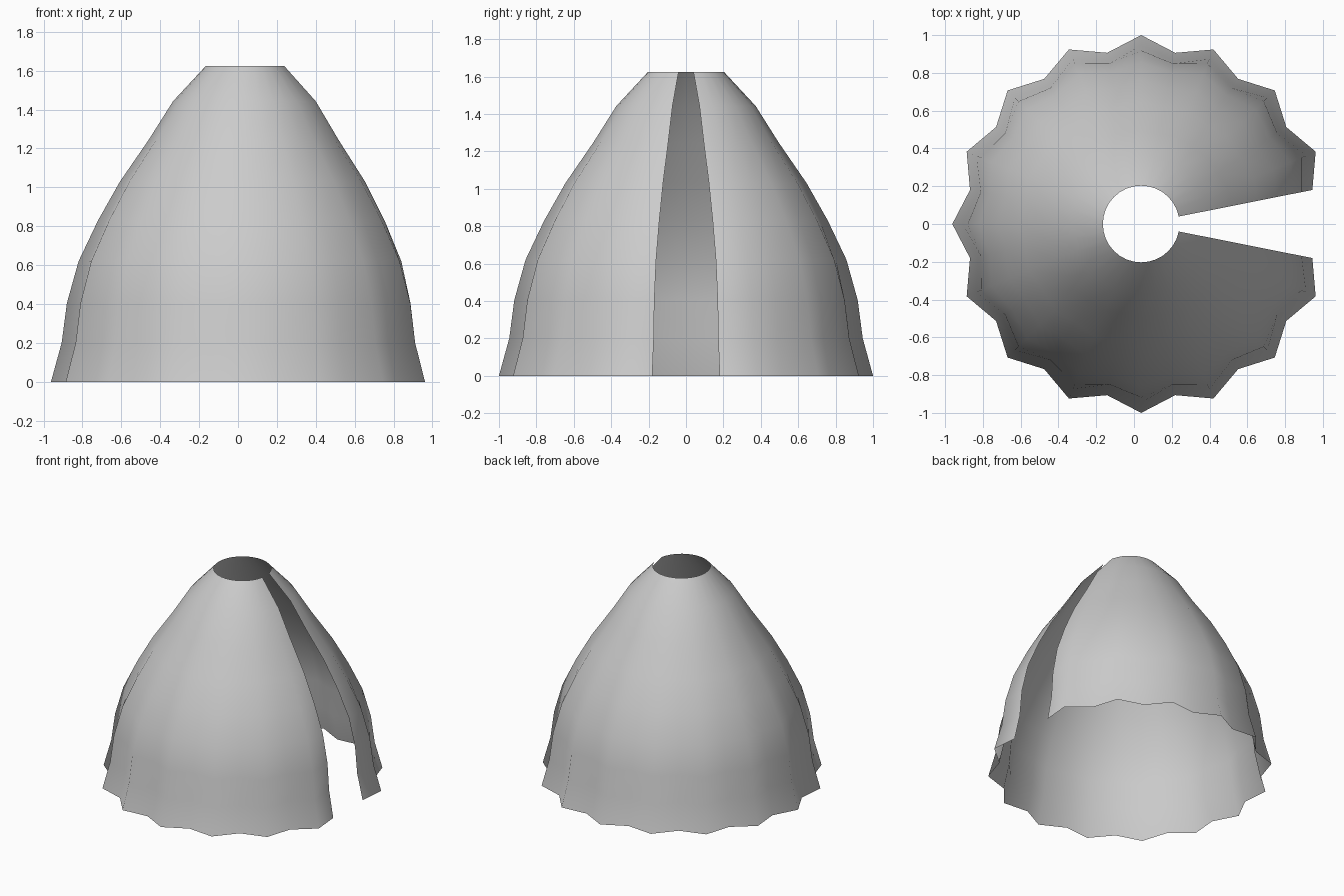
import bpy, bmesh
from math import sin, cos, tau

if "Cube" in bpy.data.objects:
    bpy.data.objects.remove(bpy.data.objects["Cube"])

# Profile of the pleat ridges: (radius, height)
PROFILE = [(1.0, 0), (0.945, 0.2), (0.918, 0.405), (0.858, 0.62), (0.758, 0.83),
           (0.645, 1.03), (0.497, 1.245), (0.372, 1.443), (0.203, 1.625)]
HEIGHT = 1.625
SEGMENTS = 32          # alternating ridges and valleys around the full circle
CENTRE_X = 0.038


def ring(bm, radius, z):
    """One open ring; pleats fade out towards the neck, two segments left open at +x."""
    valley = 0.924 + 0.076 * z / HEIGHT
    verts = []
    for i in range(1, SEGMENTS):
        a = tau * i / SEGMENTS
        r = radius * (valley if i % 2 else 1.0)
        verts.append(bm.verts.new((CENTRE_X + r * cos(a), r * sin(a), z)))
    return verts


# Pleated open cloak: a single sheet
bm = bmesh.new()
rings = [ring(bm, r, z) for r, z in PROFILE]
for low, high in zip(rings, rings[1:]):
    for j in range(len(low) - 1):
        bm.faces.new((low[j], low[j + 1], high[j + 1], high[j]))
for f in bm.faces:
    f.smooth = True

mesh = bpy.data.meshes.new("pleated_cloak")
bm.to_mesh(mesh)
bm.free()
cloak = bpy.data.objects.new("pleated_cloak", mesh)
bpy.context.collection.objects.link(cloak)
